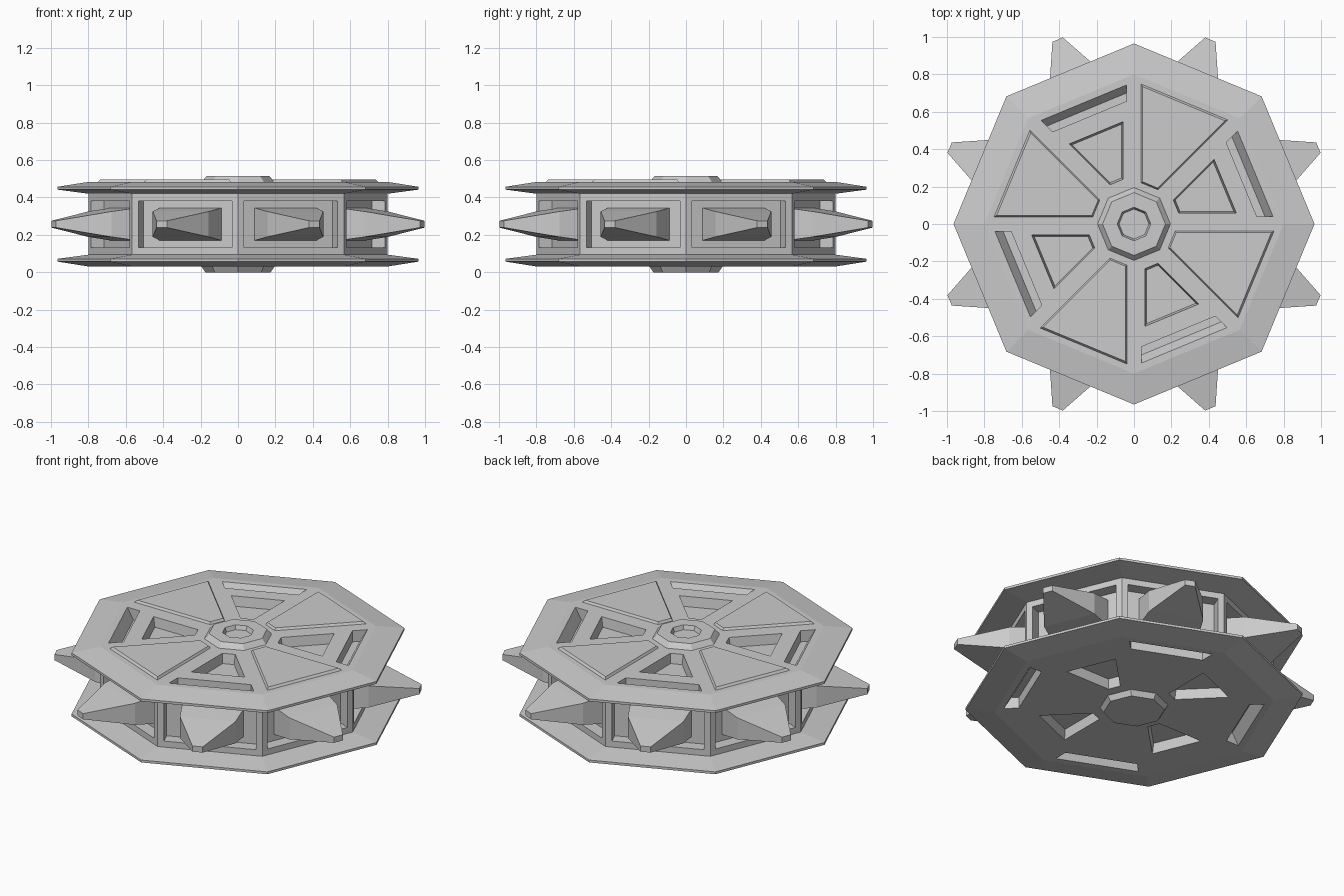
import bpy, bmesh
from math import sin, cos, tan, pi, radians

if "Cube" in bpy.data.objects:
    bpy.data.objects.remove(bpy.data.objects["Cube"])

MID = 0.257          # mid height of the whole disc
H = pi / 8           # half of one octagon sector


def polar(angle, n, t, z):
    """Point at distance n along a sector's normal and t along its side."""
    return (n * cos(angle) - t * sin(angle), n * sin(angle) + t * cos(angle), z)


def octagon(r, z):
    return [(r * cos(k * pi / 4), r * sin(k * pi / 4), z) for k in range(8)]


def sector(angle, n0, n1, gap, z):
    """Four corners of a wedge slice, kept 'gap' away from the sector borders."""
    w0, w1 = [n * tan(H) - gap / cos(H) for n in (n0, n1)]
    return [polar(angle, n0, -w0, z), polar(angle, n1, -w1, z),
            polar(angle, n1, w1, z), polar(angle, n0, w0, z)]


def rect(angle, n, w, h):
    return [polar(angle, n, s * w, MID + u * h)
            for s, u in ((-1, -1), (1, -1), (1, 1), (-1, 1))]


def loft(bm, rings):
    """Closed skin through a list of equal rings."""
    loops = [[bm.verts.new(p) for p in ring] for ring in rings]
    bm.faces.new(loops[0])
    bm.faces.new(loops[-1])
    for a, b in zip(loops, loops[1:]):
        for i in range(len(a)):
            j = (i + 1) % len(a)
            bm.faces.new((a[i], a[j], b[j], b[i]))


def make(name, solids):
    bm = bmesh.new()
    for rings in solids:
        loft(bm, rings)
    bmesh.ops.recalc_face_normals(bm, faces=bm.faces)
    mesh = bpy.data.meshes.new(name)
    bm.to_mesh(mesh)
    bm.free()
    obj = bpy.data.objects.new(name, mesh)
    bpy.context.collection.objects.link(obj)
    return obj


# Body: two flanged plates joined by an octagonal drum
half = [(0.80, 0.226), (0.965, 0.20), (0.965, 0.185), (0.80, 0.163)]
profile = [(r, MID - d) for r, d in half] + [(r, MID + d) for r, d in reversed(half)]
body = make("octagonal_body", [[octagon(r, z) for r, z in profile]])

sectors = [(2 * k + 1) * H for k in range(8)]
even, odd = sectors[0::2], sectors[1::2]
TOP, BOT = MID + 0.226, MID - 0.226

cuts = []
# Side windows
for a in sectors:
    cuts.append([rect(a, 0.665, 0.27, 0.125), rect(a, 0.80, 0.27, 0.125)])
# Slots with a sloped outer wall and wedge pockets, in both plates
for z, d, slots in ((TOP, 1, even), (BOT, -1, odd)):
    for a in slots:
        cuts.append([sector(a, 0.622, 0.737, 0.04, z + d * 0.06),
                     sector(a, 0.622, 0.702, 0.04, z),
                     sector(a, 0.622, 0.662, 0.04, z - d * 0.07)])
    for a in even:
        cuts.append([sector(a, 0.243, 0.528, 0.058, z + d * 0.03),
                     sector(a, 0.243, 0.528, 0.058, z),
                     sector(a, 0.253, 0.518, 0.066, z - d * 0.06)])
cutter = make("body_cutter", cuts)
cutter.hide_render = True
cutter.hide_set(True)
mod = body.modifiers.new("openings", 'BOOLEAN')
mod.operation = 'DIFFERENCE'
mod.solver = 'EXACT'
mod.object = cutter

# Spikes standing out of the side windows
make("spikes", [[rect(a, 0.655, 0.18, 0.088), rect(a, 0.80, 0.162, 0.068),
                 rect(a, 1.067, 0.03, 0.018)] for a in sectors])

# Raised wedge panels on the top plate
make("top_panels", [[sector(a, 0.218, 0.706, 0.038, TOP - 0.01),
                     sector(a, 0.218, 0.706, 0.038, TOP),
                     sector(a, 0.226, 0.696, 0.046, TOP + 0.014)] for a in odd])

# Hubs: the top one has a sunken centre
make("top_hub", [[octagon(0.195, TOP - 0.01), octagon(0.195, TOP), octagon(0.168, 0.514),
                  octagon(0.09, 0.514), octagon(0.08, 0.488)]])
make("bottom_hub", [[octagon(0.195, BOT + 0.01), octagon(0.195, BOT), octagon(0.175, 0.0)]])
